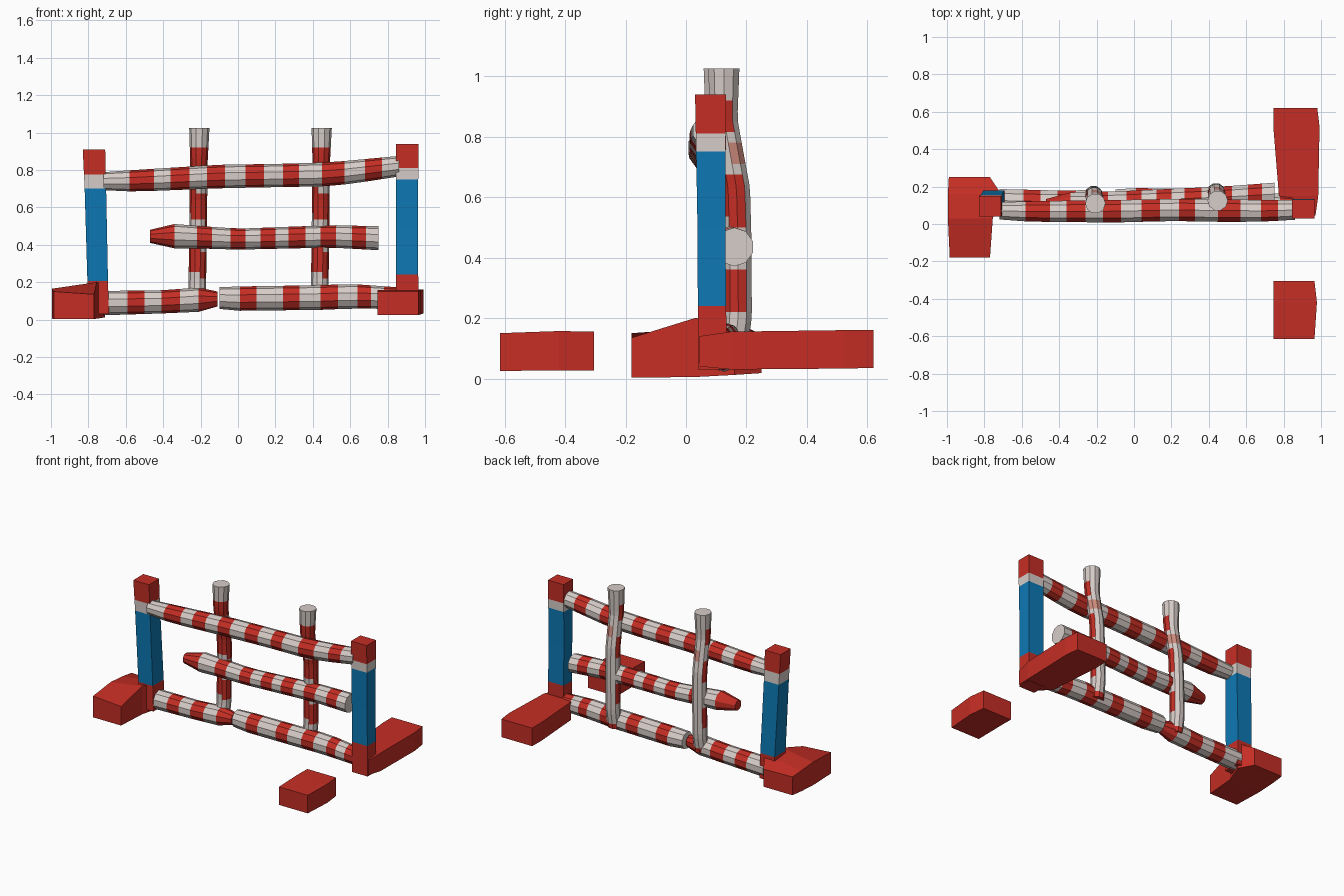
import bpy, bmesh, math
from mathutils import Vector

if "Cube" in bpy.data.objects:
    bpy.data.objects.remove(bpy.data.objects["Cube"])


def mat(name, c):
    m = bpy.data.materials.new(name)
    m.diffuse_color = (*c, 1)
    m.use_nodes = True
    m.node_tree.nodes["Principled BSDF"].inputs["Base Color"].default_value = m.diffuse_color
    return m


MATS = [mat("red", (0.56, 0.027, 0.018)), mat("off_white", (0.68, 0.61, 0.58)),
        mat("blue", (0.004, 0.19, 0.46)), mat("faded_pink", (0.62, 0.26, 0.21))]
RED, WHITE, BLUE, PINK = range(4)


def finish(name, bm, rule=None):
    bmesh.ops.recalc_face_normals(bm, faces=bm.faces)
    bm.normal_update()
    if rule:
        for f in bm.faces:
            f.material_index = rule(f.calc_center_median(), f.normal)
    me = bpy.data.meshes.new(name)
    bm.to_mesh(me)
    bm.free()
    for m in MATS:
        me.materials.append(m)
    ob = bpy.data.objects.new(name, me)
    bpy.context.collection.objects.link(ob)


def loft(name, rings, rule=None):
    """Skin a list of equal-length vertex rings and cap both ends."""
    bm = bmesh.new()
    vs = [[bm.verts.new(p) for p in r] for r in rings]
    n = len(rings[0])
    for a, b in zip(vs, vs[1:]):
        for i in range(n):
            j = (i + 1) % n
            bm.faces.new((a[i], a[j], b[j], b[i]))
    bm.faces.new(vs[0])
    bm.faces.new(vs[-1])
    finish(name, bm, rule)


def lerp(path, t):
    for a, b in zip(path, path[1:]):
        if t <= b[0]:
            k = max(0, (t - a[0]) / (b[0] - a[0]))
            return [p + (q - p) * k for p, q in zip(a, b)]
    return path[-1]


def striped_pole(name, path, bounds, first):
    """Horizontal pole; path rows are x, y, z, radius; colours swap at bounds."""
    rings = []
    for x in bounds:
        _, y, z, r = lerp(path, x)
        rings.append([(x, y + r * math.cos(t), z + r * math.sin(t))
                      for t in (math.tau * (i + 0.5) / 10 for i in range(10))])

    def rule(c, n):
        k = sum(c.x > b + 1e-4 for b in bounds[1:-1])
        return first if k % 2 == 0 else 1 - first
    loft(name, rings, rule)


def upright(name, x0, x1, dy):
    """Vertical bowed pole with worn red patches on its front."""
    path = [(0.08, .14), (.2, .158), (.45, .157), (.63, .152), (.76, .128), (.86, .11), (1.025, .11)]
    rings = []
    for i in range(28):
        z = 0.08 + 0.945 * i / 27
        y = lerp(path, z)[1] + dy
        x = x0 + (x1 - x0) * z
        r = 0.047 + 0.007 * max(0, (z - 0.85) / 0.17)
        rings.append([(x + r * math.cos(t), y + r * math.sin(t), z)
                      for t in (math.tau * k / 10 for k in range(10))])

    def rule(c, n):
        h = c.z + 0.5 * (c.x - x0)
        front = n.y < 0.35 and abs(n.z) < 0.8
        if front and (0.24 < h < 0.38 or 0.54 < h < 0.69 or 0.83 < c.z < 0.92):
            return RED
        if n.y > 0.2 and n.x > -0.2 and 0.70 < c.z < 0.77:
            return PINK
        return RED if c.z < 0.13 else WHITE
    loft(name, rings, rule)


def post(name, rows, blue0, white0, red1):
    """Square post; rows are z, x0, x1, y0, y1; bands by height."""
    zs = sorted([r[0] for r in rows] + [blue0, white0, red1])
    rings = []
    for z in zs:
        _, x0, x1, y0, y1 = lerp(rows, z)
        rings.append([(x0, y0, z), (x1, y0, z), (x1, y1, z), (x0, y1, z)])
    loft(name, rings, lambda c, n: RED if c.z < blue0 or c.z > red1
         else (BLUE if c.z < white0 else WHITE))


def foot(name, rows):
    """Box foot running along y; rows are y, x0, x1, z0, z_top_left, z_top_right."""
    loft(name, [[(x0, y, z0), (x1, y, z0), (x1, y, b), (x0, y, a)]
                for y, x0, x1, z0, a, b in rows])


# posts
post("left_post", [(.03, -.80, -.69, .06, .18), (.2, -.805, -.695, .06, .18),
                   (.70, -.82, -.705, .045, .155), (.91, -.83, -.71, .04, .15)], .205, .70, .775)
post("right_post", [(.03, .845, .965, .04, .135), (.5, .845, .962, .038, .13),
                    (.94, .845, .965, .03, .132)], .24, .75, .81)

# feet
foot("left_foot", [(-.18, -.985, -.77, .003, .15, .135), (.03, -.995, -.755, .005, .165, .20),
                   (.16, -.995, -.71, .012, .155, .19), (.25, -.99, -.77, .018, .145, .14)])
foot("right_back_foot", [(.045, .85, .97, .04, .14, .14), (.15, .775, .985, .03, .155, .155),
                         (.52, .745, .992, .033, .16, .16), (.62, .745, .98, .035, .16, .16)])
foot("right_front_foot", [(-.615, .745, .965, .025, .15, .15), (-.42, .745, .978, .027, .157, .157),
                          (-.305, .745, .965, .027, .155, .155)])

# horizontal rails
striped_pole("top_rail", [(-.72, .07, .74, .048), (-.55, .067, .742, .058), (-.1, .068, .765, .063),
                          (.2, .075, .77, .062), (.5, .072, .777, .064), (.7, .07, .80, .060), (.86, .075, .82, .055)],
             [-.72, -.58, -.45, -.36, -.26, -.165, -.07, .04, .14, .24, .325, .45, .57, .68, .77, .86], WHITE)
striped_pole("middle_rail", [(-.47, .10, .445, .035), (-.44, .10, .447, .055), (-.38, .105, .447, .068),
                             (-.3, .11, .445, .062), (0, .125, .43, .056), (.5, .145, .445, .060), (.75, .16, .435, .064)],
             [-.47, -.34, -.22, -.14, -.04, .04, .12, .2, .27, .36, .44, .525, .61, .685, .75], RED)
striped_pole("bottom_rail_left", [(-.72, .125, .088, .065), (-.4, .12, .095, .062),
                                  (-.2, .12, .107, .065), (-.11, .12, .11, .04)],
             [-.72, -.59, -.5, -.41, -.31, -.21, -.11], WHITE)
striped_pole("bottom_rail_right", [(-.10, .13, .115, .058), (0, .13, .112, .065), (.45, .125, .118, .066),
                                   (.6, .115, .125, .066), (.85, .10, .115, .058)],
             [-.10, .01, .1, .24, .33, .44, .535, .64, .71, .78, .85], WHITE)

# uprights
upright("left_upright", -.22, -.207, 0)
upright("right_upright", .435, .447, .015)
